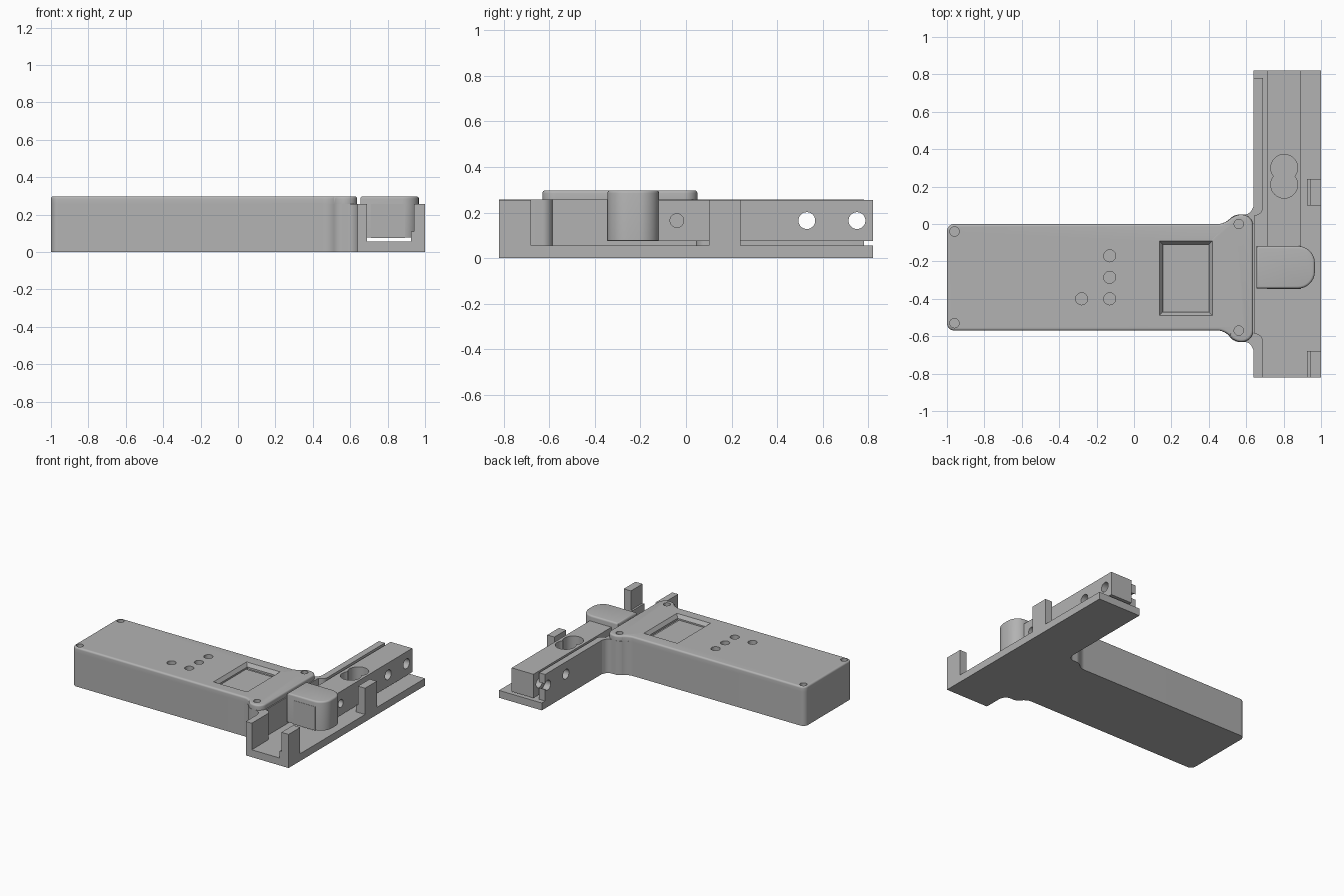
import bpy, bmesh, math
from mathutils import Vector

if "Cube" in bpy.data.objects:
    bpy.data.objects.remove(bpy.data.objects["Cube"])

grey = bpy.data.materials.new("plain grey")
grey.use_nodes = True
grey.diffuse_color = (0.45, 0.45, 0.45, 1)
grey.node_tree.nodes["Principled BSDF"].inputs["Base Color"].default_value = (0.45, 0.45, 0.45, 1)


def rounded(corners, steps=8):
    """Turn (x, y, setback) corners into an outline with curved corners."""
    out = []
    for i, (x, y, r) in enumerate(corners):
        p = Vector((x, y))
        if not r:
            out.append(p)
            continue
        a = Vector(corners[i - 1][:2]) - p
        b = Vector(corners[(i + 1) % len(corners)][:2]) - p
        a, b = p + a.normalized() * r, p + b.normalized() * r
        k = 0.45
        ca, cb = a.lerp(p, 1 - k), b.lerp(p, 1 - k)
        for s in range(steps + 1):
            t = s / steps
            u = 1 - t
            out.append(a * u**3 + ca * 3 * u * u * t + cb * 3 * u * t * t + b * t**3)
    return out


def prism(name, outline, z0, z1, bevel=0, grow=0):
    """Extrude a plan outline; optionally round its top or widen it upward."""
    mid = sum(outline, Vector((0, 0))) / len(outline)
    bm = bmesh.new()
    face = bm.faces.new([bm.verts.new((p.x, p.y, z0)) for p in outline])
    new = bmesh.ops.extrude_face_region(bm, geom=[face])["geom"]
    for v in new:
        if isinstance(v, bmesh.types.BMVert):
            v.co.z = z1
            v.co.x += math.copysign(grow, v.co.x - mid.x)
            v.co.y += math.copysign(grow, v.co.y - mid.y)
    bmesh.ops.recalc_face_normals(bm, faces=bm.faces)
    if bevel:
        top = [e for e in bm.edges if all(v.co.z == e.verts[0].co.z > (z0 + z1) / 2 for v in e.verts)]
        bmesh.ops.bevel(bm, geom=top, offset=bevel, segments=4, profile=0.5, affect="EDGES")
    mesh = bpy.data.meshes.new(name)
    bm.to_mesh(mesh)
    bm.free()
    mesh.materials.append(grey)
    ob = bpy.data.objects.new(name, mesh)
    bpy.context.collection.objects.link(ob)
    return ob


def box(name, x0, x1, y0, y1, z0, z1, **kw):
    return prism(name, [Vector(p) for p in ((x0, y0), (x1, y0), (x1, y1), (x0, y1))], z0, z1, **kw)


def rod(name, x, y, z, r, depth, along_x=False):
    turn = (0, math.pi / 2, 0) if along_x else (0, 0, 0)
    bpy.ops.mesh.primitive_cylinder_add(vertices=32, radius=r, depth=depth, location=(x, y, z), rotation=turn)
    ob = bpy.context.object
    ob.name = name
    ob.data.materials.append(grey)
    return ob


def activate(ob):
    bpy.ops.object.select_all(action="DESELECT")
    ob.select_set(True)
    bpy.context.view_layer.objects.active = ob


def cut(ob, cutter):
    cutter.hide_render = True
    activate(ob)
    mod = ob.modifiers.new("cut", "BOOLEAN")
    mod.operation, mod.solver, mod.object = "DIFFERENCE", "EXACT", cutter
    bpy.ops.object.modifier_apply(modifier=mod.name)
    bpy.data.objects.remove(cutter)


# Long case with flared ends that blend into the rail base
left_end = [(-1, 0, .04), (-1, -.57, .04), (.49, -.57, .04)]
case = prism("case_body", rounded(left_end + [
    (.53, -.63, .03), (.62, -.63, .03), (.645, -.69, 0),
    (.645, .11, 0), (.62, .05, .03), (.53, .05, .03), (.49, 0, .04)]), 0, .258)

# Lid with rounded top edge, window, button holes and screw holes
lid = prism("case_lid", rounded(left_end + [
    (.535, -.63, .035), (.637, -.63, .06), (.637, .05, .06),
    (.535, .05, .035), (.49, 0, .04)]), .258, .298, bevel=.013)
cut(lid, box("window_cutter", .155, .40, -.47, -.11, .25, .31))
cut(lid, box("window_slope_cutter", .155, .40, -.47, -.11, .272, .305, grow=.024))
for x, y in ((-.13, -.17), (-.13, -.285), (-.13, -.40), (-.28, -.40)):
    cut(lid, rod("button_cutter", x, y, .28, .032, .1))
for x, y in ((-.96, -.04), (-.96, -.53), (.56, 0), (.56, -.57)):
    cut(lid, rod("screw_cutter", x, y, .28, .025, .1))
box("screen", .16, .385, -.465, -.13, .256, .264)

# Base plate of the cross channel
box("channel_base", .64, 1, -.82, .82, 0, .056)

# Channel wall in two lengths, curving away where the case meets it
front_wall = prism("front_wall", rounded([
    (.64, -.82, 0), (.69, -.82, 0), (.69, -.585, .045), (.64, -.585, 0)]), .05, .258)
back_wall = prism("back_wall", rounded([
    (.64, .045, 0), (.69, .045, .045), (.69, .78, 0), (.64, .78, 0)]), .05, .258)

# Sliding rail with a double round pocket and cross holes
rail = box("sliding_rail", .71, .893, -.347, .82, .075, .256)
for y in (.30, .21):
    cut(rail, rod("pocket_cutter", .803, y, .2, .072, .4))
for y in (.53, .75):
    cut(rail, rod("rail_hole_cutter", .8, y, .165, .037, .5, True))
    cut(back_wall, rod("wall_hole_cutter", .66, y, .165, .037, .2, True))
cut(rail, rod("small_hole_cutter", .89, -.04, .165, .03, .1, True))

# Thumb lever on the rail
lever = prism("thumb_lever", rounded([
    (.655, -.345, 0), (.967, -.345, .09), (.967, -.118, .09), (.655, -.118, 0)]), .078, .298, bevel=.013)

# Upright guide posts with a low inner step
for name, y0, y1 in (("front", -.82, -.68), ("back", .10, .24)):
    box(name + "_post", .94, 1, y0, y1, .05, .256)
    box(name + "_post_step", .925, .945, y0, y1, .05, .11)

# Smooth the curved surfaces only
for ob in (case, lid, front_wall, back_wall, rail, lever):
    activate(ob)
    bpy.ops.object.shade_smooth_by_angle(angle=math.radians(30))
